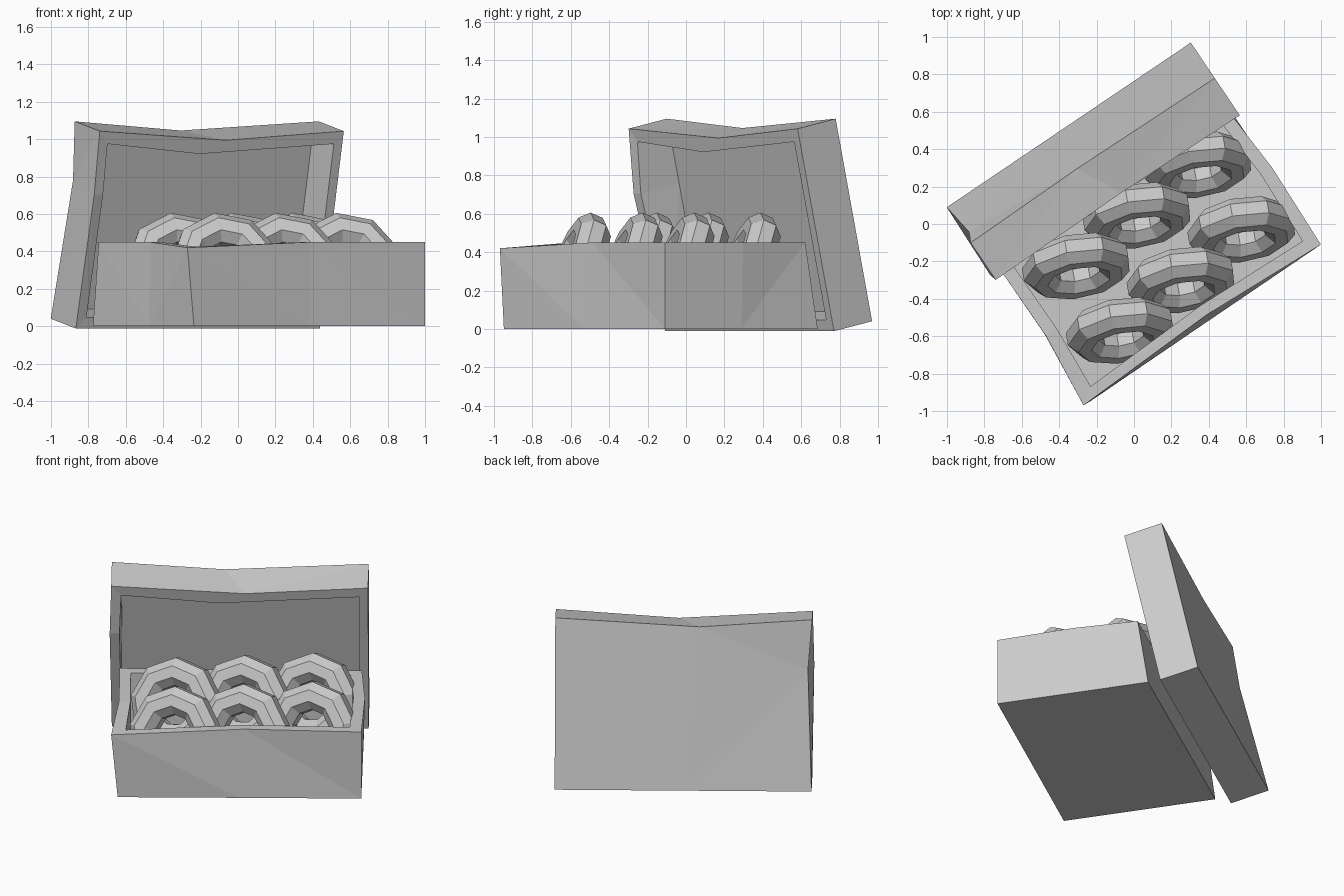
import bpy, bmesh, math
from mathutils import Matrix, Vector

if "Cube" in bpy.data.objects:
    bpy.data.objects.remove(bpy.data.objects["Cube"])

cardboard = bpy.data.materials.new("plain_grey")
cardboard.diffuse_color = (0.6, 0.6, 0.6, 1)
cardboard.use_nodes = True
cardboard.node_tree.nodes["Principled BSDF"].inputs["Base Color"].default_value = cardboard.diffuse_color
TURN = Matrix.Rotation(math.radians(34), 4, 'Z')


def finish(name, bm, matrix):
    bm.transform(matrix)
    bmesh.ops.recalc_face_normals(bm, faces=bm.faces)
    mesh = bpy.data.meshes.new(name)
    bm.to_mesh(mesh)
    bm.free()
    mesh.materials.append(cardboard)
    bpy.context.collection.objects.link(bpy.data.objects.new(name, mesh))


def tray(name, loops, matrix):
    """Open tray: outer base, outer rim, inner rim, inner floor (8 points each)."""
    bm = bmesh.new()
    rings = [[bm.verts.new(p) for p in loop] for loop in loops]
    for a, b in zip(rings, rings[1:]):
        for i in range(8):
            j = (i + 1) % 8
            bm.faces.new((a[i], a[j], b[j], b[i]))
    bm.faces.new(rings[0][::-1])
    bm.faces.new(rings[-1])
    bmesh.ops.triangulate(bm, faces=bm.faces)
    finish(name, bm, matrix)


def level(points, z):
    return [(x, y, z) for x, y in points]


# Box: slightly crooked open tray
base = level([(-.726, -.655), (.02, -.652), (.767, -.65), (.767, -.17),
              (.767, .31), (0, .31), (-.726, .31), (-.726, -.23)], 0)
rim = level([(-.766, -.653), (.05, -.62), (.767, -.65), (.781, -.167),
             (.755, .24), (0, .24), (-.73, .25), (-.725, -.234)], .45)
rim[0] = (-.766, -.653, .42)
inner = [(-.677, -.59), (.05, -.56), (.696, -.58), (.71, -.16),
         (.69, .17), (0, .17), (-.66, .18), (-.655, -.23)]
inner_rim = level(inner, .45)
inner_rim[0] = (-.677, -.59, .425)
tray("box", [base, rim, inner_rim, level(inner, .04)], TURN)

# Lid: same kind of tray, stood up and leaning over the box
back = level([(-.78, 0), (0, 0), (.794, 0), (.794, .54),
              (.794, 1.08), (-.09, 1.03), (-.78, 1.08), (-.755, .76)], 0)
back[7] = (-.755, .76, .015)
front = level([(-.78, 0), (0, 0), (.794, 0), (.794, .54),
               (.794, 1.08), (.04, 1.03), (-.78, 1.08), (-.79, .74)], .245)
front[7] = (-.79, .74, .28)
lip = level([(-.72, .06), (0, .06), (.74, .06), (.74, .54),
             (.74, 1.01), (-.12, .955), (-.72, 1.01), (-.73, .74)], .245)
lip[7] = (-.73, .74, .275)
panel = level([(-.72, .06), (0, .06), (.74, .06), (.74, .54),
               (.74, 1.01), (.1, .975), (-.72, 1.01), (-.72, .74)], .035)
s, c = .212, .977
lean = Matrix(((1, 0, 0, 0), (0, -s, -c, .634), (0, c, -s, .04), (0, 0, 0, 1)))
tray("lid", [back, front, lip, panel], TURN @ lean)


# Doughnuts: low-poly rings leaning back in two rows of three
def ring(name, centre, major=.208, minor=.092, sides=9, tube=8):
    bm = bmesh.new()
    grid = []
    for i in range(sides):
        a = 2 * math.pi * i / sides + math.radians(98)
        row = []
        for k in range(tube):
            b = 2 * math.pi * (k + .5) / tube
            r = major + minor * math.cos(b)
            row.append(bm.verts.new((r * math.cos(a), r * math.sin(a), minor * math.sin(b))))
        grid.append(row)
    for i in range(sides):
        for k in range(tube):
            n, m = (i + 1) % sides, (k + 1) % tube
            bm.faces.new((grid[i][k], grid[n][k], grid[n][m], grid[i][m]))
    finish(name, bm, Matrix.Translation(Vector(centre))
           @ Matrix.Rotation(math.radians(10), 4, 'Z')
           @ Matrix.Rotation(math.radians(67), 4, 'X'))


for row, (x0, y0) in enumerate([(-.305, -.225), (-.07, -.57)]):
    for col in range(3):
        ring(f"doughnut_{row}_{col}", (x0 + .325 * col, y0 + .27 * col, .325))
